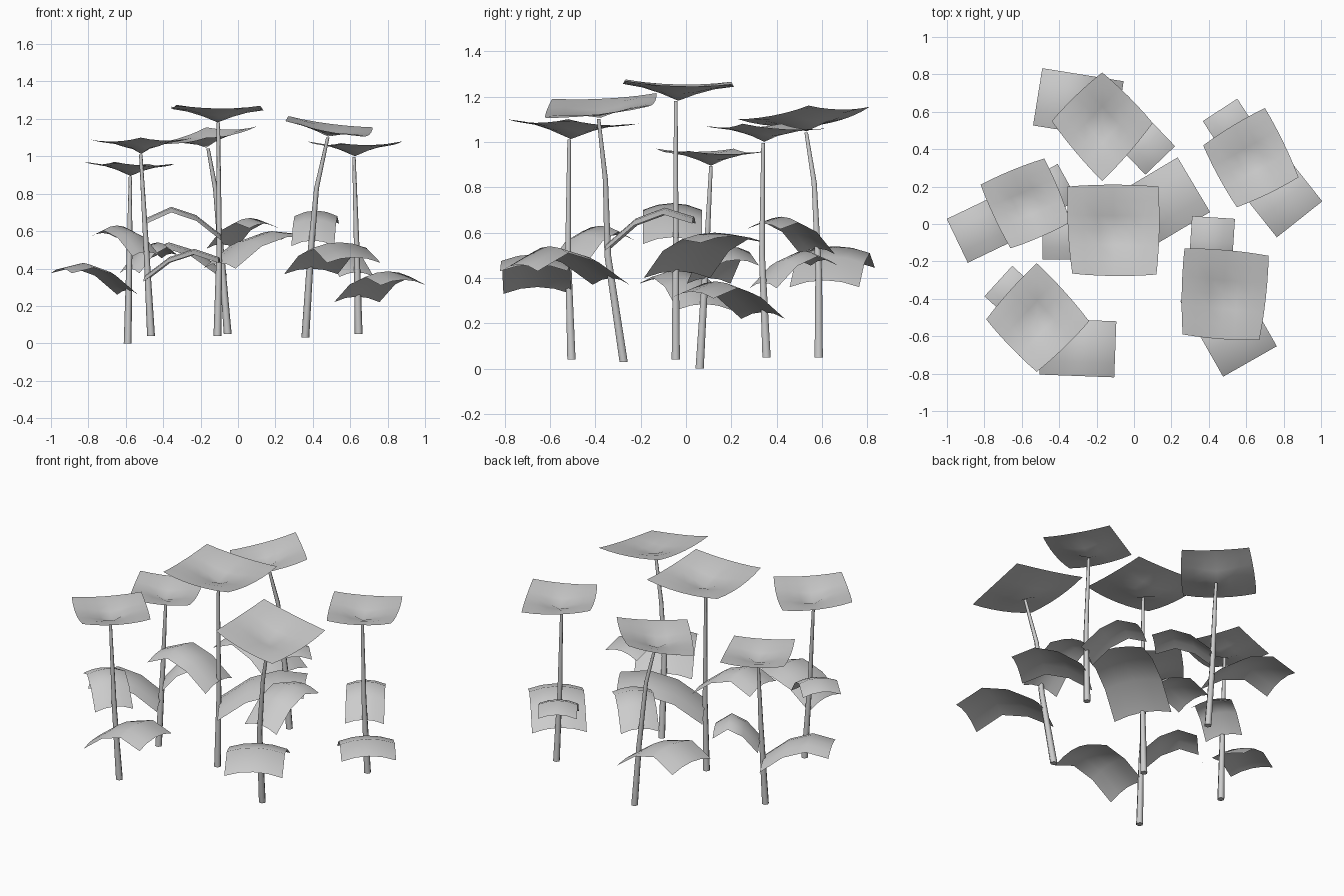
import bpy
import math
from mathutils import Vector

cube = bpy.data.objects.get("Cube")
if cube:
    bpy.data.objects.remove(cube, do_unlink=True)

grey = bpy.data.materials.new("pale_grey")
grey.use_nodes = True
colour = (0.6, 0.6, 0.6, 1)
grey.diffuse_color = colour
grey.node_tree.nodes["Principled BSDF"].inputs["Base Color"].default_value = colour


def make_object(name, verts, faces):
    mesh = bpy.data.meshes.new(name)
    mesh.from_pydata(verts, [], faces)
    mesh.materials.append(grey)
    obj = bpy.data.objects.new(name, mesh)
    bpy.context.collection.objects.link(obj)
    for poly in mesh.polygons:
        poly.use_smooth = len(poly.vertices) == 4
    return obj


def grid_faces(rows, cols):
    """Quads joining a rows x cols grid of vertices."""
    return [(i * cols + j, i * cols + j + 1, (i + 1) * cols + j + 1, (i + 1) * cols + j)
            for i in range(rows - 1) for j in range(cols - 1)]


# Top leaf: a four-cornered sheet with a nearly flat rim, funnelling down to the stem
def canopy(name, corners, dip, n=7):
    a, b, c, d = [Vector(p) for p in corners]
    middle = (a + b + c + d) / 4
    verts = []
    for i in range(n):
        for j in range(n):
            s, t = i / (n - 1), j / (n - 1)
            u, v = 2 * s - 1, 2 * t - 1
            p = a.lerp(b, t).lerp(d.lerp(c, t), s)
            bulge = 1 + 0.045 * (u * u + v * v - 2 * u * u * v * v)
            p.xy = middle.xy + (p.xy - middle.xy) * bulge
            r = min(1, math.hypot(u, v))
            rim = (1 - u * u) * v * v + (1 - v * v) * u * u
            p.z -= dip * ((1 - r) ** 1.2 + 0.2 * rim)
            verts.append(p)
    obj = make_object(name, verts, grid_faces(n, n))
    if obj.data.polygons[0].normal.z < 0:
        obj.data.flip_normals()


# Side leaf: a strip rising from the stem, then drooping, slightly arched across
def side_leaf(name, root, tip, width, heights, arch):
    root, tip = Vector(root), Vector(tip)
    across = (tip - root).orthogonal().normalized() * width / 2
    start, peak, end = heights
    profile = (start, start + 0.7 * (peak - start), peak, end)
    verts = []
    for i, z in enumerate(profile):
        p = root.lerp(tip, i / 3)
        for k in (-1, -0.5, 0, 0.5, 1):
            q = p + across * k
            verts.append((q.x, q.y, z - arch * k * k))
    obj = make_object(name, verts, grid_faces(4, 5))
    if obj.data.polygons[0].normal.z < 0:
        obj.data.flip_normals()


# Stem: a tapered six-sided tube along a bent path
def stem(name, path, sides=6):
    verts = []
    for i, p in enumerate(path):
        r = 0.021 - 0.012 * i / (len(path) - 1)
        for k in range(sides):
            ang = math.tau * k / sides
            verts.append((p[0] + r * math.cos(ang), p[1] + r * math.sin(ang), p[2]))
    faces = [(i * sides + k, i * sides + (k + 1) % sides,
              (i + 1) * sides + (k + 1) % sides, (i + 1) * sides + k)
             for i in range(len(path) - 1) for k in range(sides)]
    faces.append(tuple(reversed(range(sides))))
    make_object(name, verts, faces)


# Middle plant
stem("middle_stem", [(-.11, -.045, .04), (-.1, -.045, .5), (-.105, -.045, 1.18)])
canopy("middle_canopy", [(-.355, .2, 1.265), (.13, .2, 1.255),
                         (.12, -.27, 1.27), (-.33, -.265, 1.275)], .085)
side_leaf("middle_leaf_wide", (-.1, -.04), (.32, .21), .34, (.43, .6, .585), .03)
side_leaf("middle_leaf_narrow", (-.09, -.06), (-.49, -.06), .26, (.58, .73, .67), .03)

# Back plant
stem("back_stem", [(-.055, .585, .05), (-.085, .585, .42), (-.12, .565, .82), (-.16, .53, 1.042)])
canopy("back_canopy", [(-.17, .81, 1.155), (.1, .54, 1.16),
                       (-.17, .23, 1.1), (-.44, .55, 1.07)], .075)
side_leaf("back_leaf_wide", (-.08, .61), (-.515, .68), .31, (.39, .54, .475), .03)
side_leaf("back_leaf_narrow", (-.09, .58), (.14, .34), .22, (.53, .67, .64), .025)

# Back plant on the left
stem("left_back_stem", [(.645, .355, .05), (.635, .335, .5), (.62, .34, .996)])
canopy("left_back_canopy", [(.37, .42, 1.08), (.7, .62, 1.06),
                            (.88, .25, 1.08), (.55, .09, 1.07)], .072)
side_leaf("left_back_leaf_wide", (.635, .34), (.885, .025), .31, (.25, .385, .34), .03)
side_leaf("left_back_leaf_narrow", (.635, .34), (.46, .61), .22, (.38, .52, .48), .025)

# Front plant on the left
stem("left_front_stem", [(.36, -.275, .03), (.39, -.345, .5), (.42, -.355, .83), (.48, -.385, 1.1)])
canopy("left_front_canopy", [(.27, -.13, 1.215), (.72, -.17, 1.155),
                             (.67, -.62, 1.105), (.26, -.59, 1.19)], .06)
side_leaf("left_front_leaf_wide", (.39, -.33), (.62, -.735), .33, (.4, .54, .46), .03)
side_leaf("left_front_leaf_narrow", (.4, -.35), (.425, .035), .23, (.55, .71, .67), .03)

# Front plant on the right
stem("right_front_stem", [(-.465, -.505, .04), (-.49, -.52, .5), (-.52, -.515, 1.01)])
canopy("right_front_canopy", [(-.52, -.21, 1.08), (-.24, -.52, 1.1),
                              (-.52, -.79, 1.1), (-.79, -.51, 1.09)], .08)
side_leaf("right_front_leaf_wide", (-.5, -.655), (-.1, -.67), .3, (.36, .505, .46), .03)
side_leaf("right_front_leaf_narrow", (-.49, -.52), (-.725, -.305), .22, (.49, .63, .59), .025)

# Side plant on the right
stem("right_side_stem", [(-.59, .06, 0), (-.58, .09, .5), (-.575, .11, .893)])
canopy("right_side_canopy", [(-.82, .21, .97), (-.48, .35, .96),
                             (-.34, .01, .96), (-.66, -.13, .97)], .07)
side_leaf("right_side_leaf_wide", (-.59, .08), (-.945, -.09), .26, (.285, .43, .4), .025)
side_leaf("right_side_leaf_narrow", (-.58, .1), (-.355, .225), .22, (.4, .54, .48), .025)
